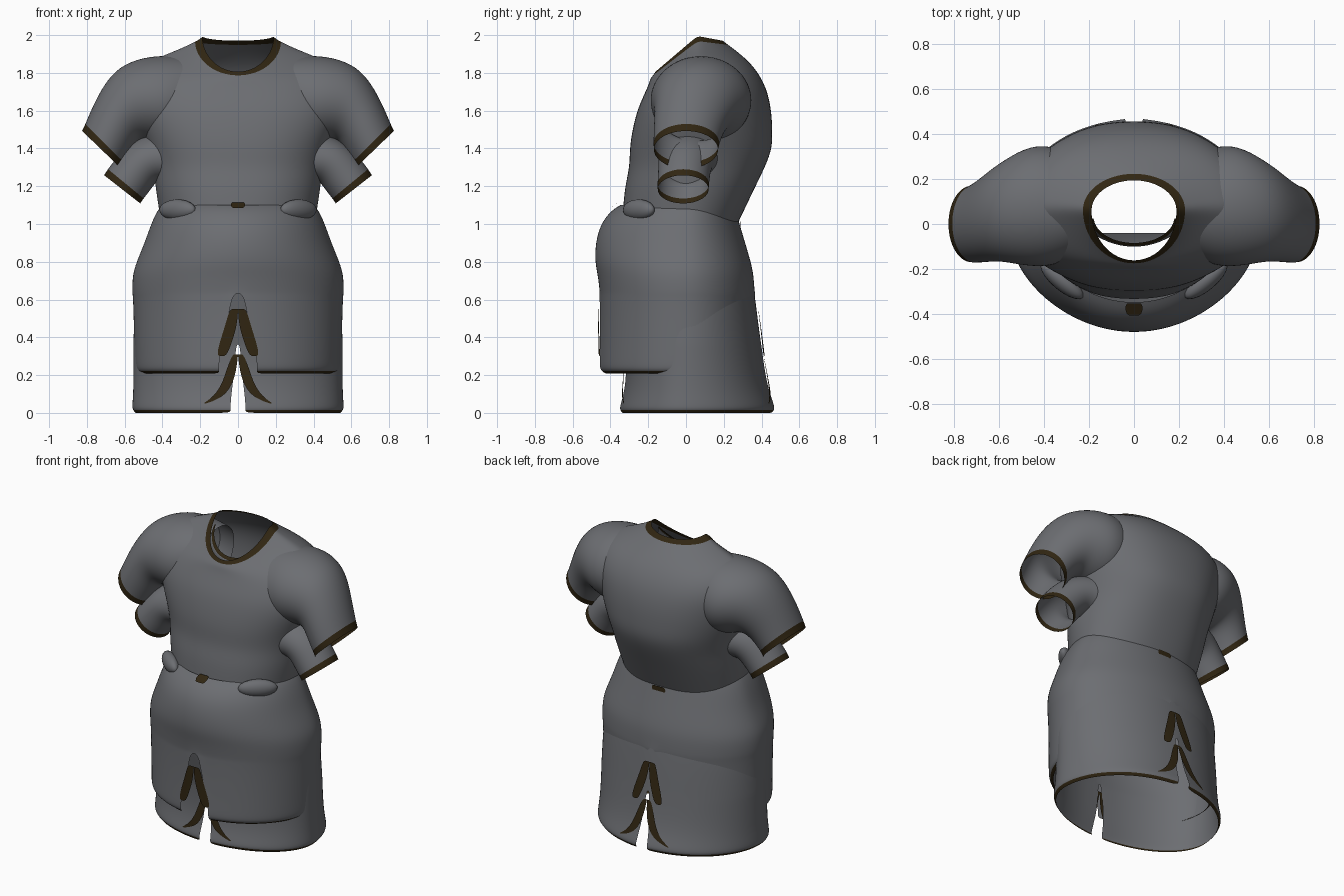
import bpy, bmesh
from math import acos, sin, cos, pi, sqrt

cube = bpy.data.objects.get("Cube")
if cube:
    bpy.data.objects.remove(cube, do_unlink=True)


def material(name, rgb):
    m = bpy.data.materials.new(name)
    m.use_nodes = True
    m.diffuse_color = (*rgb, 1)
    bsdf = next(n for n in m.node_tree.nodes if n.type == "BSDF_PRINCIPLED")
    bsdf.inputs["Base Color"].default_value = (*rgb, 1)
    bsdf.inputs["Roughness"].default_value = .8
    return m


CLOTH = material("grey cloth", (.15, .155, .168))
TRIM = material("dark brown trim", (.03, .019, .006))


def half_ring(z, width, front, back, middle=0, front_drop=0, back_drop=0, slit=0, power=1, steps=16):
    """Left half of an oval from front to back, sinking towards the front and back."""
    reach = acos(min(1, slit / width))
    points = []
    for i in range(steps + 1):
        angle = reach * (2 * i / steps - 1)
        s = abs(sin(angle))
        end, drop = (back, back_drop) if angle > 0 else (front, front_drop)
        on_seam = not slit and i in (0, steps)
        x = 0 if on_seam else width * cos(angle) ** power
        points.append((x, middle + s * (end - middle), z - drop * s))
    return points


def sleeve_ring(top_x, top_z, low_x, low_z, middle, depth, steps=16):
    """Closed slanted oval of a sleeve, from its top and bottom points."""
    points = []
    for i in range(steps):
        angle = 2 * pi * i / steps
        k = (1 + cos(angle)) / 2
        points.append((low_x + (top_x - low_x) * k, middle + depth * sin(angle),
                       low_z + (top_z - low_z) * k))
    return points


def loft(name, rings, closed=False, trim_row=None, mat=CLOTH):
    """Skin rings into a mirrored smooth shell; one row may take the trim colour."""
    bm = bmesh.new()
    grid = [[bm.verts.new(p) for p in ring] for ring in rings]
    count = len(rings[0])
    for row, (lower, upper) in enumerate(zip(grid, grid[1:])):
        for i in range(count if closed else count - 1):
            j = (i + 1) % count
            face = bm.faces.new((lower[i], lower[j], upper[j], upper[i]))
            face.smooth = True
            face.material_index = int(row == trim_row)
    bmesh.ops.recalc_face_normals(bm, faces=bm.faces)
    mesh = bpy.data.meshes.new(name)
    bm.to_mesh(mesh)
    bm.free()
    mesh.materials.append(mat)
    mesh.materials.append(TRIM)
    ob = bpy.data.objects.new(name, mesh)
    bpy.context.scene.collection.objects.link(ob)
    ob.modifiers.new("Mirror", "MIRROR").use_clip = True
    smooth = ob.modifiers.new("Smooth", "SUBSURF")
    smooth.levels = smooth.render_levels = 2


def ribbon(name, rows, depth, lean=0, width=.555):
    """Flat trim on an oval surface; rows are inner x, outer x, z."""
    def on_surface(x, z):
        return (x, (depth + lean * z) * sqrt(1 - (x / width) ** 2), z)
    loft(name, [[on_surface(x, z) for x in (a, (a + b) / 2, b)] for a, b, z in rows], mat=TRIM)


# Shirt body from hem to collar: height, half width, front, back, middle, drops
shirt = [
    (1.08, .42, -.335, .265, 0, 0, .1),
    (1.2, .44, -.325, .37),
    (1.3, .445, -.3, .42),
    (1.4, .47, -.3, .46),
    (1.5, .51, -.285, .46),
    (1.6, .54, -.26, .455),
    (1.74, .55, -.23, .43, .05, .07, .02),
    (1.865, .485, -.2, .37, .07, .13, .04),
    (1.915, .34, -.19, .29, .07, .145, .015),
    (1.975, .21, -.176, .215, .06, .19, .02),
    (1.995, .19, -.163, .195, .06, .19, .025),
]
loft("shirt_body", [half_ring(*r, power=1 if r[0] > 1.9 else .85) for r in shirt],
     trim_row=len(shirt) - 2)

# Inner shirt front seen through the neck opening
lining = [(1.3, .25, -.04, 0, -.035), (1.6, .23, -.06, 0, -.03),
          (1.88, .2, -.105, 0, .01, .13), (1.915, .19, -.1, 0, .02, .135), (1.935, .18, -.085, 0, .03, .14)]
loft("inner_shirt_front", [half_ring(*r)[:9] for r in lining], trim_row=len(lining) - 2)

# Two layers of short sleeves: top point, bottom point, middle, depth
upper = [(.2, 1.88, .28, 1.42, .08, .22), (.36, 1.9, .36, 1.41, .08, .275),
         (.5, 1.89, .43, 1.42, .08, .275), (.63, 1.84, .5, 1.44, .06, .235),
         (.71, 1.745, .53, 1.43, .04, .21), (.77, 1.63, .56, 1.39, .015, .19),
         (.817, 1.517, .607, 1.314, 0, .176), (.828, 1.495, .617, 1.292, 0, .174)]
lower = [(.4, 1.5, .34, 1.2, .02, .17), (.55, 1.45, .42, 1.24, 0, .15),
         (.64, 1.36, .46, 1.18, -.01, .14), (.698, 1.283, .502, 1.128, -.015, .14),
         (.711, 1.26, .515, 1.107, -.015, .138)]
for name, rings in (("upper_sleeves", upper), ("lower_sleeves", lower)):
    loft(name, [sleeve_ring(*r) for r in rings], closed=True, trim_row=len(rings) - 2)

# Two layers of shorts: height, half width, front, back, half width of the slit
outer = [(1.1, .405, -.35, .25, 0), (1.07, .43, -.4, .265, 0), (1, .463, -.455, .285, 0),
         (.9, .497, -.482, .315, 0), (.8, .54, -.485, .345, 0), (.73, .562, -.47, .36, 0),
         (.64, .563, -.458, .365, 0), (.62, .56, -.458, .365, .03), (.54, .556, -.457, .36, .045),
         (.3, .55, -.462, .36, .1), (.24, .548, -.465, .36, .1),
         (.222, .54, -.455, .355, .1), (.208, .52, -.435, .35, .1)]
inner = [(.72, .53, -.4, .35, 0), (.6, .55, -.38, .37, 0), (.37, .557, -.325, .397, 0),
         (.35, .557, -.32, .4, .012), (.2, .556, -.315, .42, .022), (.1, .558, -.33, .445, .035),
         (.035, .563, -.35, .47, .04), (.016, .56, -.35, .468, .04), (0, .545, -.34, .455, .04)]
for name, rings in (("outer_shorts", outer), ("inner_shorts", inner)):
    loft(name, [half_ring(*r, slit=slit) for *r, slit in rings], trim_row=len(rings) - 2)

# Brown edging flaring out from the slits, front and back
upper_v = [(0, .045, .55), (.004, .065, .47), (.03, .095, .38), (.06, .115, .3)]
lower_v = [(0, .03, .31), (.008, .06, .23), (.03, .085, .15), (.075, .13, .085), (.165, .185, .05)]
ribbon("front_upper_edging", upper_v, -.465)
ribbon("back_upper_edging", upper_v, .463, -.145)
ribbon("front_lower_edging", lower_v, -.352, .1)
ribbon("back_lower_edging", lower_v, .473, -.205)

# Small tabs at the middle of the waist
ribbon("front_waist_tab", [(0, .035, 1.115), (0, .04, 1.1), (0, .03, 1.085)], -2.36, 1.8)
ribbon("back_hem_tab", [(0, .05, 1.015), (0, .05, .98)], .288)

# Bunched cloth at the waist
for side, label in ((1, "left"), (-1, "right")):
    bpy.ops.mesh.primitive_uv_sphere_add(segments=20, ring_count=12, radius=1,
                                         location=(side * .32, -.25, 1.075))
    fold = bpy.context.object
    fold.name = label + "_waist_fold"
    fold.scale = (.12, .045, .055)
    fold.rotation_euler = (0, 0, side * .7)
    fold.data.materials.append(CLOTH)
    bpy.ops.object.shade_smooth()
